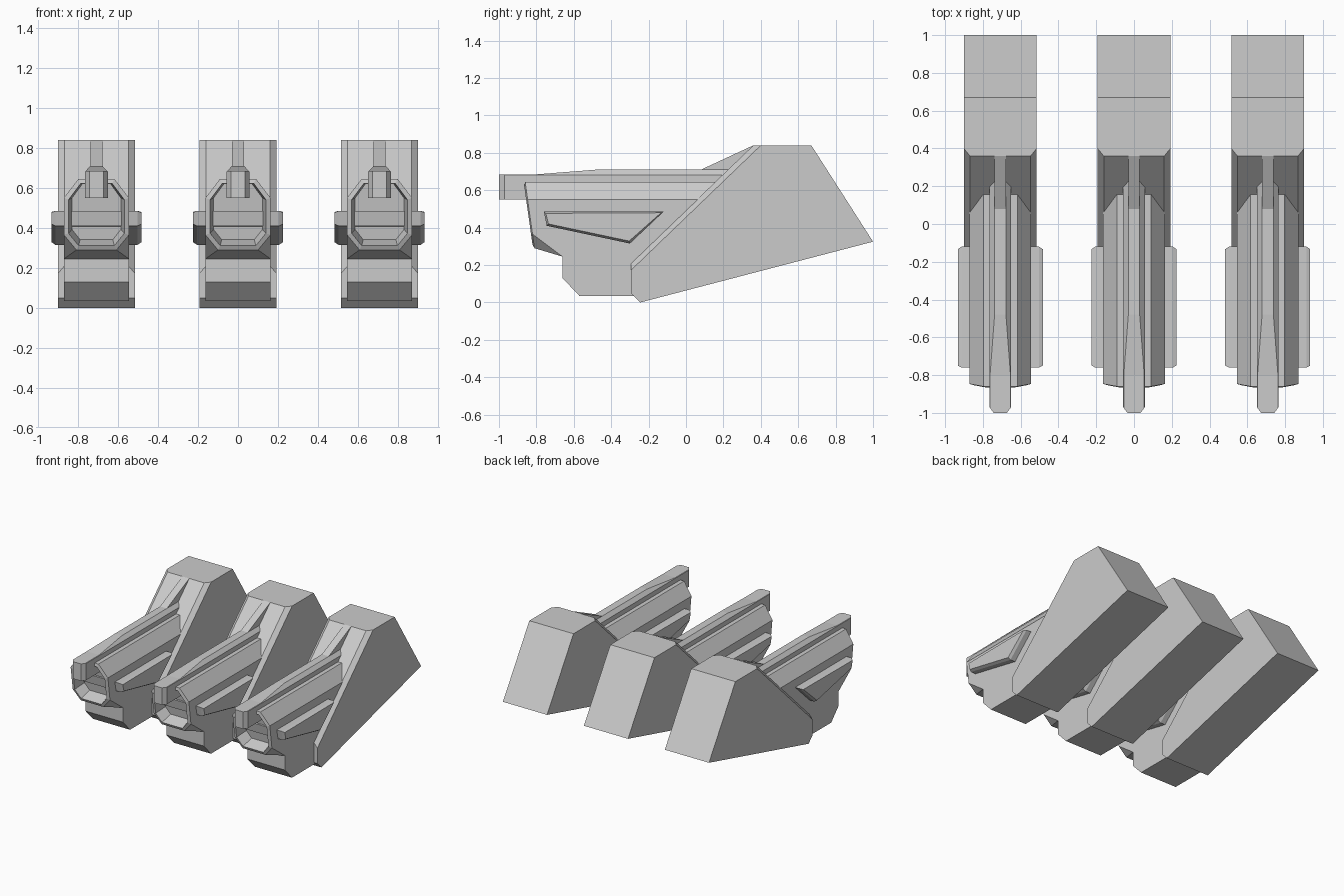
import bpy, bmesh
from mathutils import Vector

if "Cube" in bpy.data.objects:
    bpy.data.objects.remove(bpy.data.objects["Cube"])

PITCH = 0.708


def prism(profile, half):
    """Side profile (y, z) extruded across x from -half to half."""
    bm = bmesh.new()
    face = bm.faces.new([bm.verts.new((-half, y, z)) for y, z in profile])
    ext = bmesh.ops.extrude_face_region(bm, geom=[face])["geom"]
    verts = [g for g in ext if isinstance(g, bmesh.types.BMVert)]
    bmesh.ops.translate(bm, verts=verts, vec=(2 * half, 0, 0))
    bmesh.ops.recalc_face_normals(bm, faces=bm.faces)
    return bm


def chamfer(bm, a, b, c, inside):
    """Slice the solid with plane a-b-c and its x mirror, keeping the inside point."""
    for s in (1, -1):
        p, q, r = (Vector((v[0] * s, v[1], v[2])) for v in (a, b, c))
        n = (q - p).cross(r - p).normalized()
        if n.dot(Vector(inside) - p) > 0:
            n = -n
        geom = bm.verts[:] + bm.edges[:] + bm.faces[:]
        bmesh.ops.bisect_plane(bm, geom=geom, dist=1e-5, plane_co=p, plane_no=n, clear_outer=True)
        bmesh.ops.holes_fill(bm, edges=[e for e in bm.edges if e.is_boundary], sides=0)
    bmesh.ops.recalc_face_normals(bm, faces=bm.faces)


def place(bm, name):
    """Three copies side by side sharing one mesh."""
    mesh = bpy.data.meshes.new(name)
    bmesh.ops.recalc_face_normals(bm, faces=bm.faces)
    bm.to_mesh(mesh)
    bm.free()
    for i, label in enumerate(("left", "middle", "right")):
        ob = bpy.data.objects.new(f"{name}_{label}", mesh)
        ob.location.x = (i - 1) * PITCH
        bpy.context.collection.objects.link(ob)


# Rear block with chamfered sloping front
bm = prism([(-0.245, 0), (-0.295, 0.05), (-0.295, 0.21), (0.36, 0.84), (0.67, 0.84), (1, 0.325)], 0.193)
chamfer(bm, (0.16, 0.36, 0.84), (0.16, -0.295, 0.21), (0.193, 0.40, 0.84), (0, 0.3, 0.4))
place(bm, "rear_block")

# Barrel housing, eight-sided, with recessed muzzle
bm = prism([(-0.86, 0.645), (-0.81, 0.29), (-0.66, 0.245), (-0.22, 0.245), (0.18, 0.645)], 0.163)
mid = (0, -0.4, 0.45)
chamfer(bm, (0.163, 0, 0.55), (0.163, -1, 0.55), (0.09, 0, 0.645), mid)
chamfer(bm, (0.163, -0.80, 0.35), (0.163, -0.66, 0.245), (0.1, -0.81, 0.29), mid)
bm.normal_update()
front = min(bm.faces, key=lambda f: f.normal.y)
bmesh.ops.inset_region(bm, faces=[front], thickness=0.025, depth=0.008)
bmesh.ops.inset_region(bm, faces=[front], thickness=0.018, depth=-0.10)
place(bm, "barrel_housing")

# Lower block under the barrel
place(prism([(-0.66, 0.28), (-0.66, 0.13), (-0.57, 0.035), (-0.26, 0.035), (-0.2, 0.28)], 0.163), "lower_block")

# Top rail with overhanging nose
bm = prism([(-1, 0.55), (-1, 0.685), (-0.8, 0.685), (-0.48, 0.71), (0.24, 0.71), (0.08, 0.55)], 0.057)
mid = (0, -0.3, 0.6)
chamfer(bm, (0.057, 0, 0.682), (0.057, -1, 0.682), (0.03, 0, 0.71), mid)
chamfer(bm, (0.057, -0.97, 0), (0.057, -0.97, 1), (0.035, -1, 0), mid)
place(bm, "top_rail")

# Ramp joining rail to the rear block
place(prism([(0.08, 0.71), (0.36, 0.84), (0.38, 0.80), (0.26, 0.69), (0.08, 0.69)], 0.03), "rail_ramp")

# Raised side panels, passing through the barrel
bm = prism([(-0.76, 0.485), (-0.12, 0.485), (-0.30, 0.315), (-0.745, 0.41)], 0.205)
bm.normal_update()
for f in [f for f in bm.faces if abs(f.normal.x) > 0.9]:
    bmesh.ops.inset_region(bm, faces=[f], thickness=0.014, depth=0.02)
place(bm, "side_panels")
